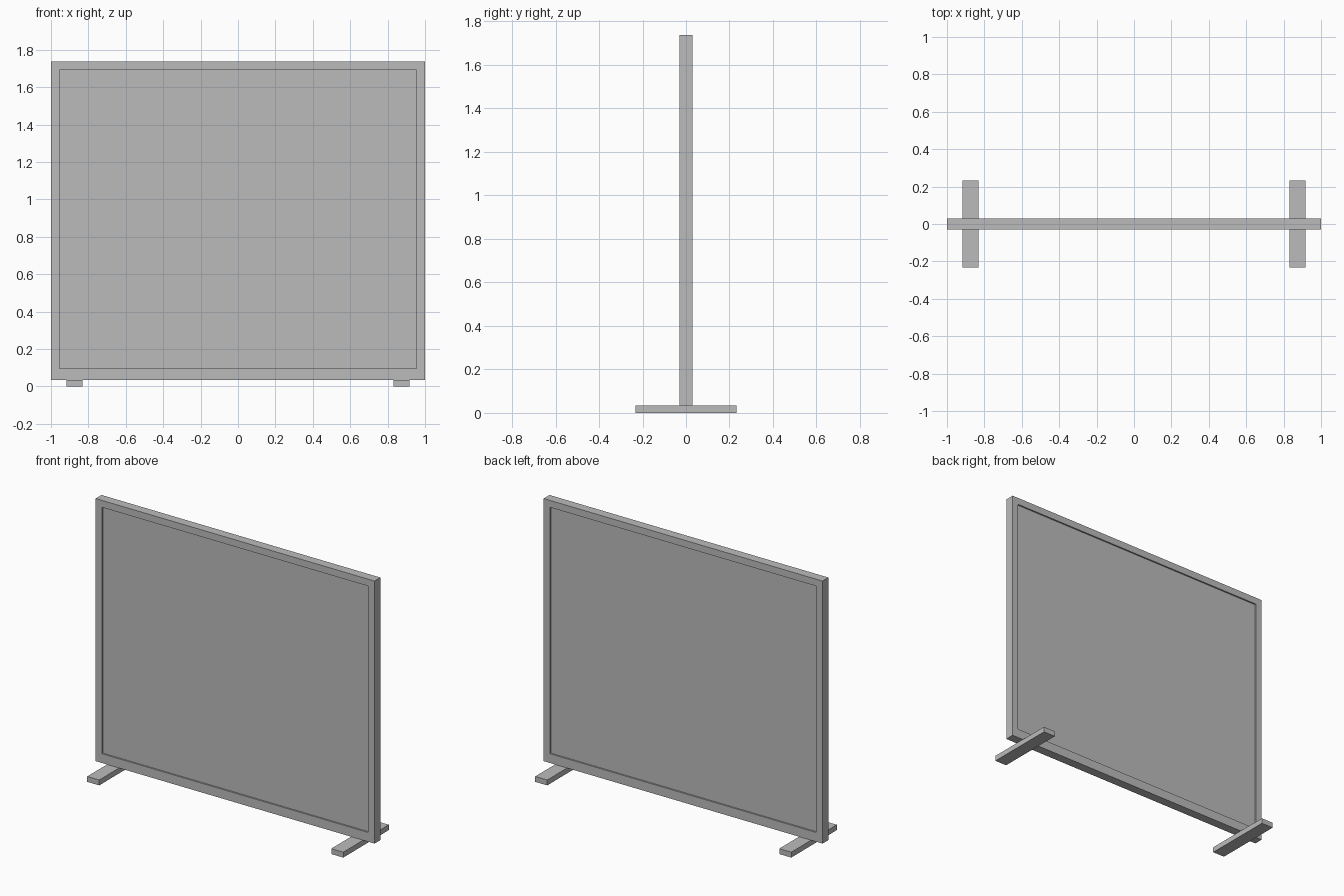
import bpy
import bmesh

if "Cube" in bpy.data.objects:
    bpy.data.objects.remove(bpy.data.objects["Cube"], do_unlink=True)

grey = bpy.data.materials.new("mid grey")
grey.use_nodes = True
COLOUR = (0.5, 0.5, 0.5, 1)
grey.diffuse_color = COLOUR
grey.node_tree.nodes["Principled BSDF"].inputs["Base Color"].default_value = COLOUR


def make_object(name, bm):
    bmesh.ops.recalc_face_normals(bm, faces=bm.faces)
    mesh = bpy.data.meshes.new(name)
    bm.to_mesh(mesh)
    bm.free()
    mesh.materials.append(grey)
    obj = bpy.data.objects.new(name, mesh)
    bpy.context.collection.objects.link(obj)
    return obj


def box(name, low, high):
    bm = bmesh.new()
    bmesh.ops.create_cube(bm, size=1)
    for v in bm.verts:
        v.co = [lo + (c + 0.5) * (hi - lo) for c, lo, hi in zip(v.co, low, high)]
    return make_object(name, bm)


BOTTOM, TOP = 0.035, 1.737
HALF_DEPTH, RECESS = 0.03, 0.01
SIDE_RAIL, BOTTOM_RAIL = 0.045, 0.06


# Mitred frame: an outer and an inner rectangle on the front and back
def frame():
    bm = bmesh.new()
    inner = 1 - SIDE_RAIL
    loops = []
    for y in (-HALF_DEPTH, HALF_DEPTH):
        for x, low, high in ((1, BOTTOM, TOP),
                             (inner, BOTTOM + BOTTOM_RAIL, TOP - SIDE_RAIL)):
            corners = ((-x, low), (x, low), (x, high), (-x, high))
            loops.append([bm.verts.new((cx, y, cz)) for cx, cz in corners])
    front_out, front_in, back_out, back_in = loops
    for a, b in ((front_out, front_in), (front_in, back_in),
                 (back_in, back_out), (back_out, front_out)):
        for i in range(4):
            j = (i + 1) % 4
            bm.faces.new((a[i], a[j], b[j], b[i]))
    return make_object("screen_frame", bm)


frame()

# Panel set back from both frame faces
panel_y = HALF_DEPTH - RECESS
box("screen_panel",
    (-1 + SIDE_RAIL, -panel_y, BOTTOM + BOTTOM_RAIL),
    (1 - SIDE_RAIL, panel_y, TOP - SIDE_RAIL))

# Flat feet under both ends
for name, x in (("left_foot", 0.875), ("right_foot", -0.875)):
    box(name, (x - 0.043, -0.233, 0), (x + 0.043, 0.233, BOTTOM))
